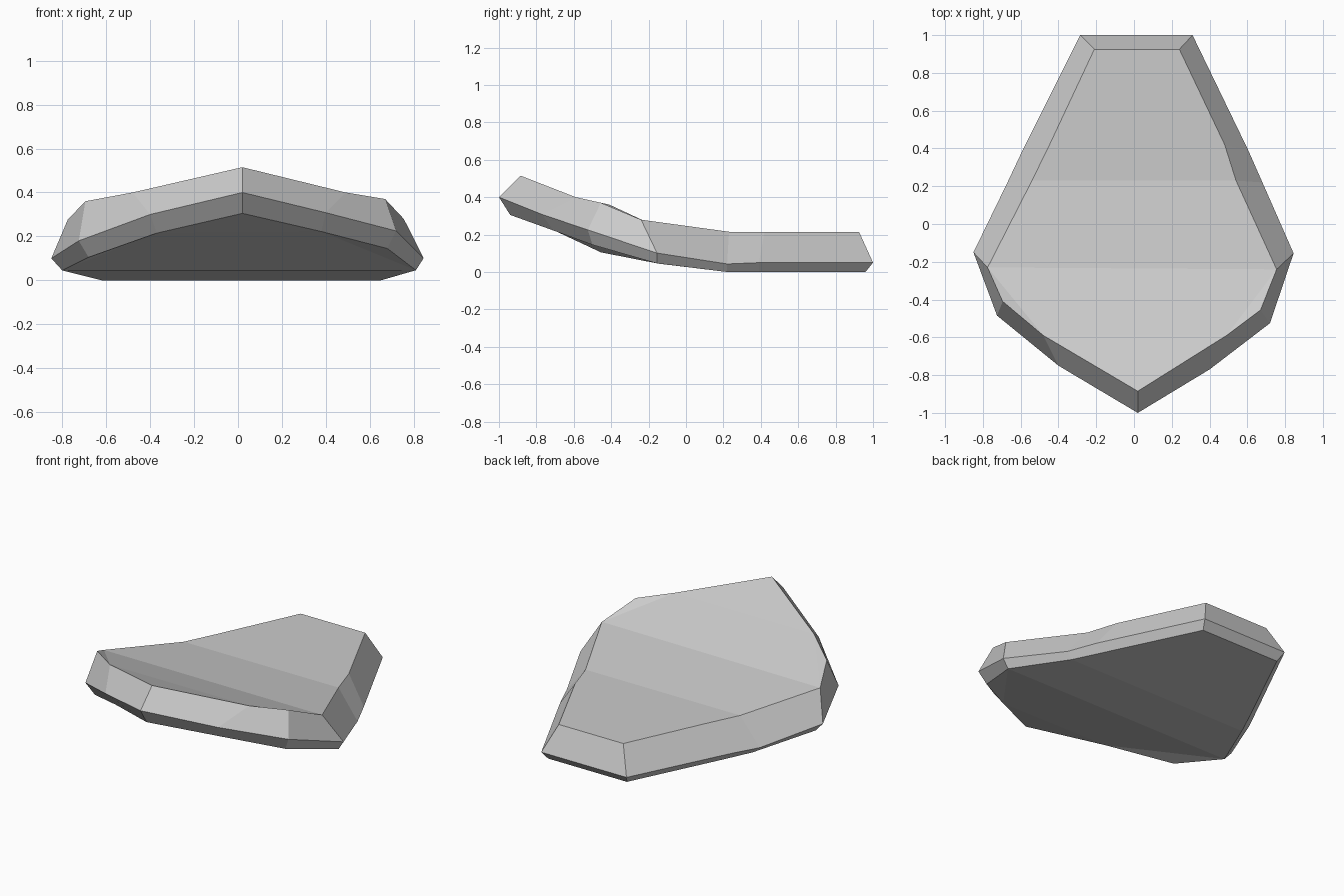
import bpy, bmesh

if "Cube" in bpy.data.objects:
    bpy.data.objects.remove(bpy.data.objects["Cube"])

# Outlines seen from above, clockwise from the back left corner: bottom, widest, top
OUTLINES = [
    [(-.26, .96), (.29, .96), (.567, .39), (.65, .22), (.81, -.155), (.68, -.50), (.38, -.71),
     (.02, -.94), (-.37, -.69), (-.68, -.455), (-.80, -.15), (-.62, .22), (-.54, .39)],
    [(-.285, 1), (.31, 1), (.605, .39), (.68, .22), (.845, -.155), (.72, -.525), (.40, -.77),
     (.02, -1), (-.40, -.75), (-.725, -.485), (-.85, -.15), (-.67, .22), (-.59, .39)],
    [(-.21, .925), (.24, .925), (.48, .42), (.54, .23), (.755, -.24), (.67, -.455), (.49, -.59),
     (.02, -.885), (-.48, -.59), (-.695, -.41), (-.775, -.23), (-.54, .23), (-.447, .42)],
]
# Side bend of each outline: (y, z)
BENDS = [
    [(.22, 0), (-.15, .045), (-.455, .105), (-.50, .145), (-.69, .215), (-.94, .305)],
    [(.39, .05), (.22, .043), (-.15, .10), (-.485, .18), (-.525, .225), (-.75, .30), (-1, .40)],
    [(.23, .215), (-.235, .277), (-.41, .36), (-.455, .37), (-.59, .40), (-.885, .515)],
]
# Strips across the upper and lower surfaces
STRIPS = [(0, 1, 2, 3, 11, 12), (11, 3, 4, 10), (10, 4, 6, 8), (4, 5, 6), (8, 9, 10), (8, 6, 7)]


def bend_height(y, bend):
    if y >= bend[0][0]:
        return bend[0][1]
    for (y0, z0), (y1, z1) in zip(bend, bend[1:]):
        if y >= y1:
            return z0 + (z1 - z0) * (y - y0) / (y1 - y0)
    return bend[-1][1]


# Bent armour-like plate with a bevelled rim
bm = bmesh.new()
rings = [[bm.verts.new((x, y, bend_height(y, bend))) for x, y in outline]
         for outline, bend in zip(OUTLINES, BENDS)]
for low, high in zip(rings, rings[1:]):
    for i in range(len(low)):
        j = (i + 1) % len(low)
        bm.faces.new((low[i], low[j], high[j], high[i]))
for ring in (rings[0], rings[-1]):
    for strip in STRIPS:
        bm.faces.new([ring[i] for i in strip])
bmesh.ops.recalc_face_normals(bm, faces=bm.faces[:])

mesh = bpy.data.meshes.new("bent_plate")
bm.to_mesh(mesh)
bm.free()
bpy.context.collection.objects.link(bpy.data.objects.new("bent_plate", mesh))
